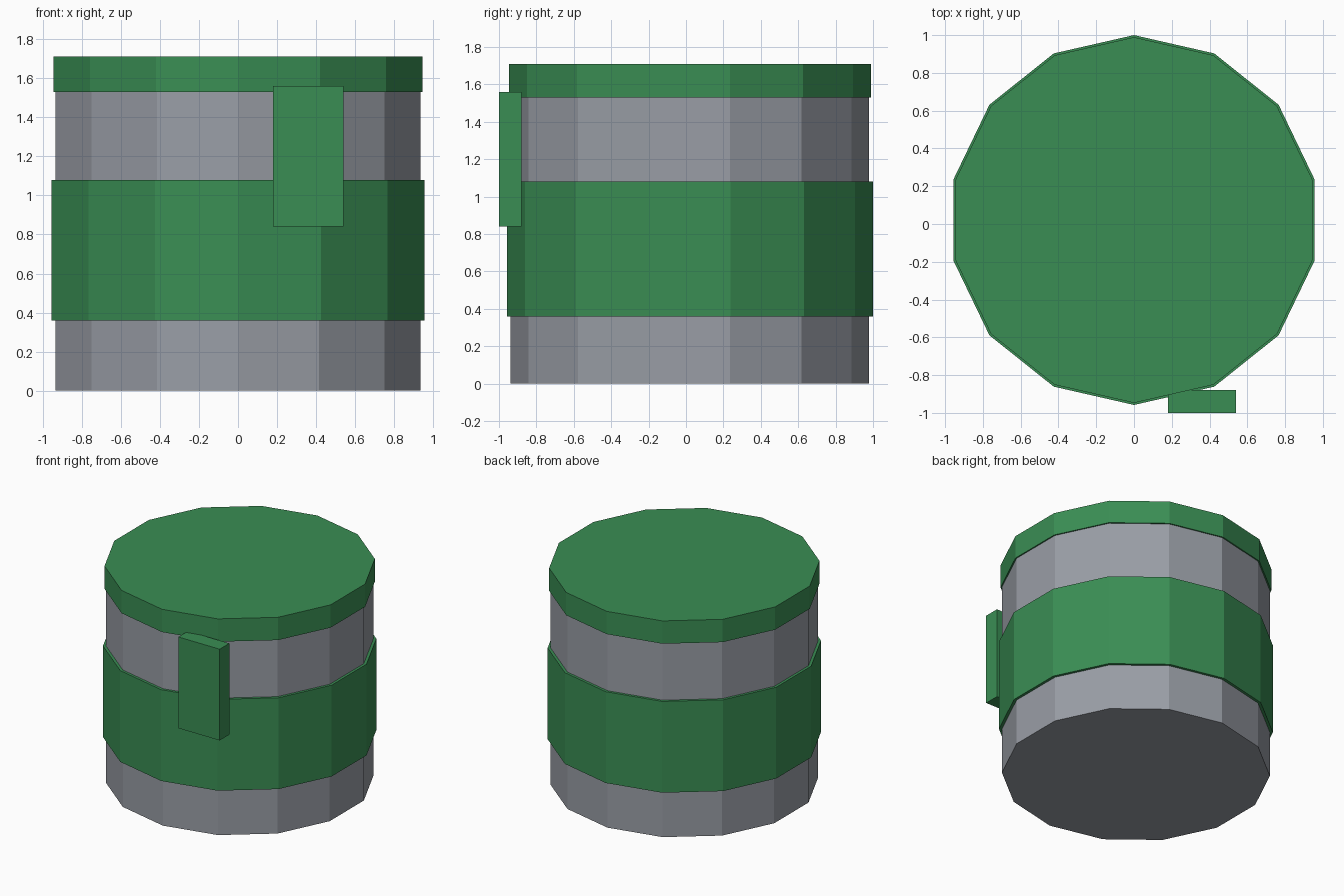
import bpy, math

if "Cube" in bpy.data.objects:
    bpy.data.objects.remove(bpy.data.objects["Cube"])

CENTRE_Y = 0.021
SIDES = 14


def material(name, colour):
    m = bpy.data.materials.new(name)
    m.diffuse_color = (*colour, 1)
    m.use_nodes = True
    m.node_tree.nodes["Principled BSDF"].inputs["Base Color"].default_value = m.diffuse_color
    return m


grey = material("grey metal", (0.32, 0.34, 0.38))
green = material("green paint", (0.042, 0.27, 0.088))


def drum(name, radius, z0, z1, mat):
    # Flat-faced 14-sided prism with one corner pointing straight back
    bpy.ops.mesh.primitive_cylinder_add(
        vertices=SIDES, radius=radius, depth=z1 - z0,
        location=(0, CENTRE_Y, (z0 + z1) / 2))
    ob = bpy.context.object
    ob.name = name
    ob.data.materials.append(mat)


# Grey can, wide green band and lid
drum("can_body", 0.958, 0.0, 1.60, grey)
drum("middle_band", 0.979, 0.36, 1.08, green)
drum("lid", 0.968, 1.53, 1.71, green)

# Offset latch plate on the front
bpy.ops.mesh.primitive_cube_add(size=1, location=(0.36, -0.94, 1.20))
latch = bpy.context.object
latch.name = "front_latch"
latch.scale = (0.36, 0.12, 0.72)
bpy.ops.object.transform_apply(location=False, rotation=False, scale=True)
latch.data.materials.append(green)
